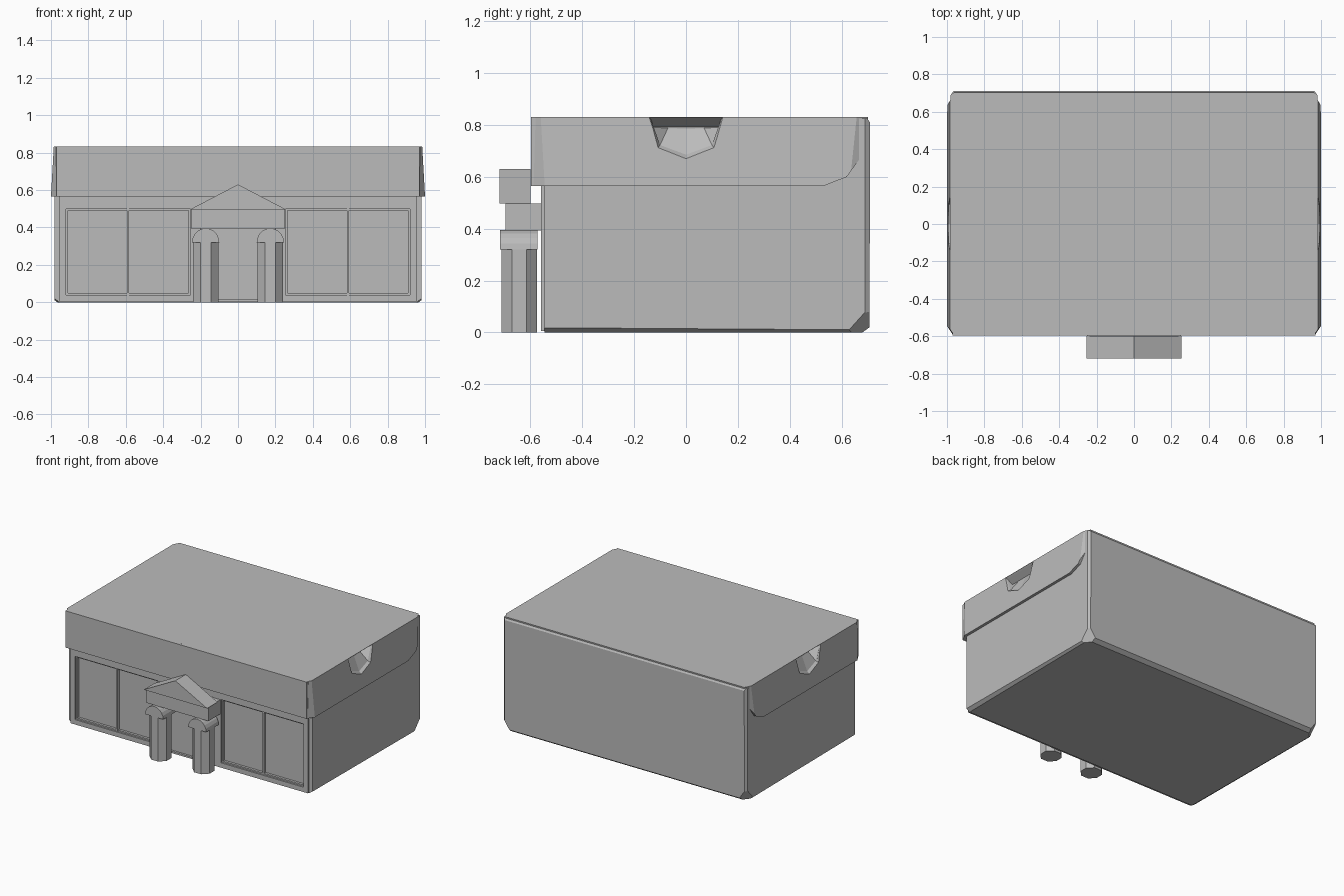
import bpy
import bmesh
import math
from mathutils import Vector

default = bpy.data.objects.get("Cube")
if default:
    bpy.data.objects.remove(default, do_unlink=True)

grey = bpy.data.materials.new("plain grey")
grey.use_nodes = True
colour = (0.5, 0.5, 0.5, 1)
grey.diffuse_color = colour
grey.node_tree.nodes["Principled BSDF"].inputs["Base Color"].default_value = colour


def finish(name, bm):
    bmesh.ops.recalc_face_normals(bm, faces=bm.faces)
    mesh = bpy.data.meshes.new(name)
    bm.to_mesh(mesh)
    bm.free()
    mesh.materials.append(grey)
    obj = bpy.data.objects.new(name, mesh)
    bpy.context.collection.objects.link(obj)
    return obj


def loft(rings):
    """Closed solid through rings with equal point counts."""
    bm = bmesh.new()
    loops = [[bm.verts.new(p) for p in ring] for ring in rings]
    n = len(loops[0])
    for a, b in zip(loops, loops[1:]):
        for i in range(n):
            j = (i + 1) % n
            bm.faces.new((a[i], a[j], b[j], b[i]))
    bm.faces.new(loops[0])
    bm.faces.new(loops[-1])
    return bm


def box(name, x0, x1, y0, y1, z0, z1):
    ring = [(x0, z0), (x1, z0), (x1, z1), (x0, z1)]
    return finish(name, loft([[(x, y, z) for x, z in ring] for y in (y0, y1)]))


def front_prism(name, profile, y0, y1):
    return finish(name, loft([[(x, y, z) for x, z in profile] for y in (y0, y1)]))


def slice_off(bm, a, b, c):
    """Cut away the corner beyond a plane, on both sides of the model."""
    for s in (1, -1):
        pts = [Vector((p[0] * s, p[1], p[2])) for p in (a, b, c)]
        normal = (pts[1] - pts[0]).cross(pts[2] - pts[0])
        if normal.dot(pts[0] - Vector((0, 0, 0.5))) < 0:
            normal.negate()
        cut = bmesh.ops.bisect_plane(
            bm, geom=bm.verts[:] + bm.edges[:] + bm.faces[:],
            plane_co=pts[0], plane_no=normal, clear_outer=True)
        edges = [e for e in cut["geom_cut"] if isinstance(e, bmesh.types.BMEdge)]
        bmesh.ops.edgeloop_fill(bm, edges=edges)


def carve(obj, cutter):
    mod = obj.modifiers.new("carve", "BOOLEAN")
    mod.operation = "DIFFERENCE"
    mod.solver = "EXACT"
    mod.object = cutter
    bpy.context.view_layer.objects.active = obj
    bpy.ops.object.modifier_apply(modifier=mod.name)


def discard(obj):
    bpy.data.objects.remove(obj, do_unlink=True)


# Box body with clipped back corners
side = [(-0.545, 0), (0.68, 0), (0.708, 0.02), (0.71, 0.81), (0.70, 0.825), (-0.545, 0.825)]
bm = loft([[(x, y, z) for y, z in side] for x in (-0.98, 0.98)])
slice_off(bm, (0.98, 0.69, 0), (0.965, 0.71, 0), (0.965, 0.71, 1))
slice_off(bm, (0.98, 0.62, 0), (0.98, 0.71, 0.1), (0.91, 0.71, 0))
slice_off(bm, (0.98, -0.5, 0.018), (0.955, -0.5, 0), (0.965, 0.6, 0))
body = finish("box_body", bm)

# Lid, tapering upwards, with a rounded rear lower edge
rim = [(-0.588, 0.565), (0.53, 0.565), (0.62, 0.6), (0.67, 0.67), (0.70, 0.80),
       (0.703, 0.832), (-0.58, 0.832)]


def lid_half_width(z):
    return 1.0 - 0.015 * (z - 0.565) / 0.267


bm = loft([[(s * lid_half_width(z), y, z) for y, z in rim] for s in (-1, 1)])
slice_off(bm, (1.0, -0.545, 0.565), (0.97, -0.59, 0.565), (0.97, -0.583, 0.832))
slice_off(bm, (0.995, 0.64, 0.6), (0.96, 0.705, 0.6), (0.96, 0.705, 0.8))
lid = finish("lid", bm)
box("lid_front_plate", -0.97, 0.97, -0.597, -0.579, 0.565, 0.832)

# Hand holds sunk into the lid ends
outer = [(-0.15, 0.84), (-0.11, 0.71), (0, 0.668), (0.11, 0.71), (0.15, 0.84)]
inner = [(-0.135, 0.822), (-0.1, 0.723), (0, 0.686), (0.1, 0.723), (0.135, 0.822)]
deep = [(-0.13, 0.792), (-0.07, 0.788), (0, 0.784), (0.07, 0.788), (0.13, 0.792)]
for s in (-1, 1):
    steps = ((1.05, outer), (0.997, outer), (0.975, inner), (0.935, deep))
    cutter = finish("hand_hold_cutter", loft([[(s * x, y, z) for y, z in p] for x, p in steps]))
    carve(lid, cutter)
    carve(body, cutter)
    discard(cutter)

# Shop front frame with window and door recesses
front = box("front_frame", -0.955, 0.955, -0.56, -0.54, 0.005, 0.57)
for name, x0, x1, z0, depth in (("left_window", 0.255, 0.92, 0.04, 0.03),
                                ("right_window", -0.92, -0.255, 0.04, 0.03),
                                ("doorway", -0.2, 0.2, 0.018, 0.016)):
    cutter = box(name + "_cutter", x0, x1, -0.6, -0.56 + depth, z0, 0.5)
    carve(front, cutter)
    carve(body, cutter)
    discard(cutter)

# Window bars and thin inner frames
for s, word in ((1, "left"), (-1, "right")):
    def strip(part, xa, xb, za, zb, y):
        a, b = sorted((s * xa, s * xb))
        box(f"{word}_window_{part}", a, b, y, -0.525, za, zb)
    strip("bar", 0.582, 0.594, 0.04, 0.5, -0.552)
    strip("outer_edge", 0.91, 0.921, 0.04, 0.5, -0.548)
    strip("inner_edge", 0.254, 0.264, 0.04, 0.5, -0.548)
    strip("sill", 0.255, 0.92, 0.039, 0.05, -0.548)
    strip("head", 0.255, 0.92, 0.49, 0.501, -0.548)

# Porch: gable, beam, columns and half-round capitals
front_prism("porch_gable", [(-0.255, 0.497), (0.255, 0.497), (0.0, 0.63)], -0.72, -0.60)
box("porch_beam", -0.25, 0.25, -0.697, -0.55, 0.394, 0.498)
for s, word in ((1, "left"), (-1, "right")):
    x = s * 0.173
    ring = []
    for i in range(8):
        a = math.pi / 8 + i * math.pi / 4
        ring.append((x + 0.074 * math.cos(a), -0.643 + 0.074 * math.sin(a)))
    finish(word + "_column", loft([[(px, py, z) for px, py in ring] for z in (0, 0.322)]))
    arc = [(x + 0.073 * math.cos(math.pi * i / 10), 0.32 + 0.076 * math.sin(math.pi * i / 10))
           for i in range(11)]
    front_prism(word + "_capital", arc, -0.717, -0.573)
